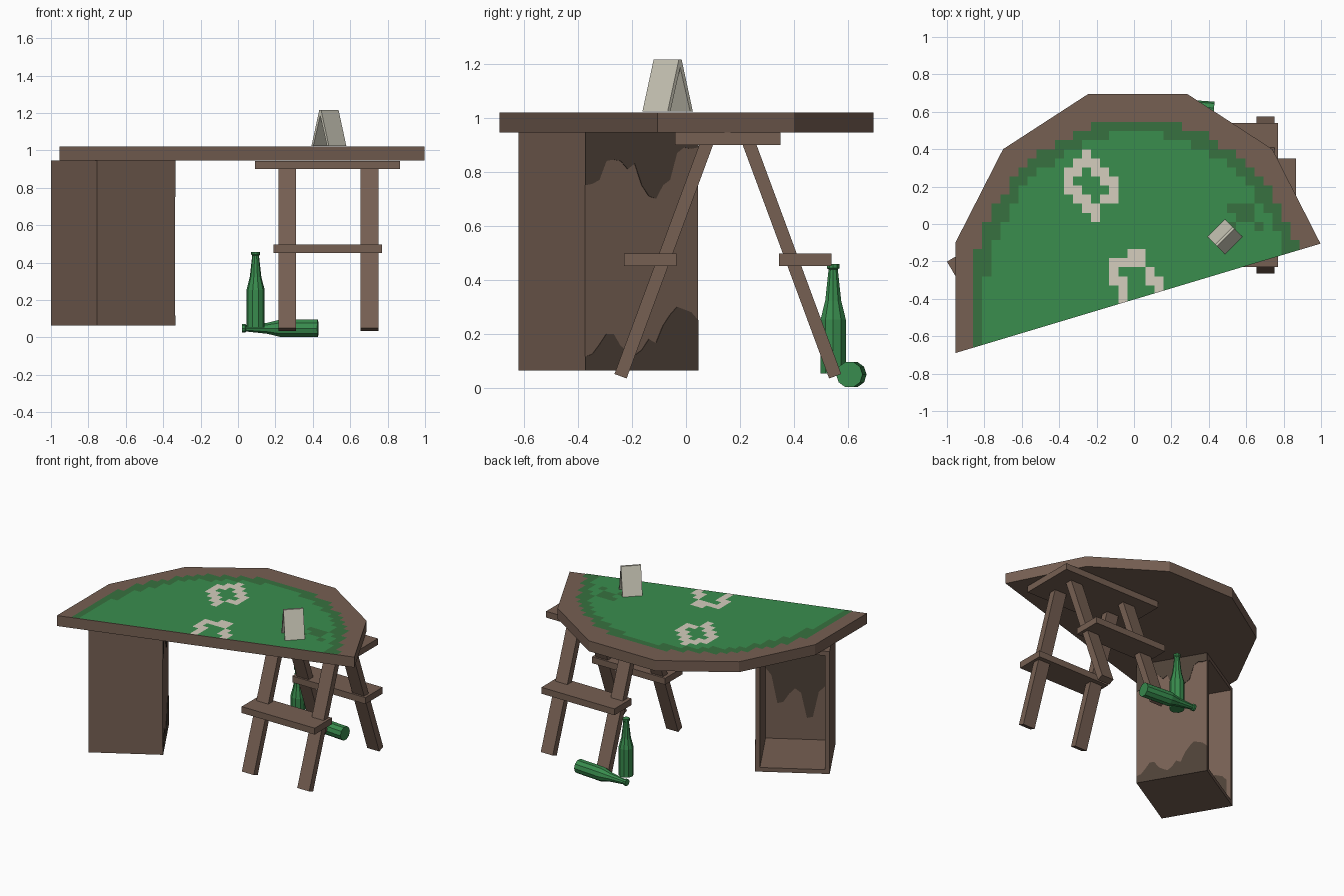
import bpy, bmesh, math
from mathutils import Matrix, Vector

if "Cube" in bpy.data.objects:
    bpy.data.objects.remove(bpy.data.objects["Cube"], do_unlink=True)


def material(name, rgb):
    m = bpy.data.materials.new(name)
    m.use_nodes = True
    m.diffuse_color = (*rgb, 1)
    bsdf = next(n for n in m.node_tree.nodes if n.type == "BSDF_PRINCIPLED")
    bsdf.inputs["Base Color"].default_value = (*rgb, 1)
    bsdf.inputs["Roughness"].default_value = 0.9
    return m


WOOD = material("brown wood", (0.18, 0.115, 0.085))
STAIN = material("dark wood stain", (0.075, 0.052, 0.038))
FELT = material("green felt", (0.042, 0.27, 0.076))
FELT_DARK = material("dark green felt", (0.038, 0.165, 0.05))
CHALK = material("pale marking", (0.66, 0.61, 0.51))
CARD = material("cream card", (0.6, 0.58, 0.48))
GLASS = material("bottle green", (0.04, 0.26, 0.075))


def finish(name, bm, mats, matrix=Matrix()):
    mesh = bpy.data.meshes.new(name)
    bm.to_mesh(mesh)
    bm.free()
    for m in mats:
        mesh.materials.append(m)
    ob = bpy.data.objects.new(name, mesh)
    ob.matrix_world = matrix
    bpy.context.collection.objects.link(ob)
    return ob


def box(name, center, size, mat=WOOD, matrix=Matrix()):
    bm = bmesh.new()
    bmesh.ops.create_cube(bm, size=1, matrix=Matrix.Diagonal((*size, 1)))
    return finish(name, bm, [mat], matrix @ Matrix.Translation(center))


def prism(name, points, depth, mat, matrix=Matrix()):
    """Extrude a flat outline along local z."""
    bm = bmesh.new()
    face = bm.faces.new([bm.verts.new((x, y, 0)) for x, y in points])
    ext = bmesh.ops.extrude_face_region(bm, geom=[face])
    verts = [v for v in ext["geom"] if isinstance(v, bmesh.types.BMVert)]
    bmesh.ops.translate(bm, verts=verts, vec=(0, 0, depth))
    bmesh.ops.recalc_face_normals(bm, faces=bm.faces)
    return finish(name, bm, [mat], matrix)


# Faceted half-round table top, cut at a slant along the front
top_outline = [(-0.955, -0.69), (0.997, -0.105), (0.74, 0.4), (0.285, 0.695),
               (-0.245, 0.695), (-0.7, 0.4), (-0.955, -0.1)]
prism("table_top", top_outline, 0.075, WOOD, Matrix.Translation((0, 0, 0.945)))

# Felt with stepped border and square-cell markings
CELL, LEFT, BACK = 0.0485, -0.86, 0.545
patterns = [
    (10, 3, 2, ["..#...", ".###..", "##.##.", "#...##", "##...#", ".##.##", "..##..", "...#.."]),
    (15, 14, 2, ["..##..", "####..", "#...#.", "##..##", ".#...#", ".#...#", "..##.."]),
    (28, 8, 1, ["...#", "###.", ".##.", "#..#"]),
]
painted = {}
for col, row, index, rows in patterns:
    for j, line in enumerate(rows):
        for i, mark in enumerate(line):
            if mark == "#":
                painted[col + i, row + j] = index


def inside(x, y, a, b):
    return ((x - 0.02) / a) ** 2 + (max(y + 0.4, 0) / b) ** 2 <= 1


bm = bmesh.new()
for i in range(37):
    for j in range(27):
        x, y = LEFT + i * CELL, BACK - j * CELL
        cx, cy = x + CELL / 2, y - CELL / 2
        if not inside(cx, cy, 0.885, 0.955):
            continue
        corners = [(x, y - CELL), (x + CELL, y - CELL), (x + CELL, y), (x, y)]
        face = bm.faces.new([bm.verts.new((*c, 1.0225)) for c in corners])
        rim = 0 if inside(cx, cy, 0.815, 0.885) else 1
        face.material_index = painted.get((i, j), rim)
bmesh.ops.remove_doubles(bm, verts=bm.verts, dist=0.0005)
a, b = Vector((*top_outline[0], 0)), Vector((*top_outline[1], 0))
bmesh.ops.bisect_plane(bm, geom=bm.verts[:] + bm.edges[:] + bm.faces[:], plane_co=a,
                       plane_no=(b - a).cross(Vector((0, 0, 1))), clear_outer=True)
finish("felt", bm, [FELT, FELT_DARK, CHALK])

# Open-backed cabinet, turned under the table
turn = Matrix.Translation((-0.668, -0.2875, 0)) @ Matrix.Rotation(math.radians(30.4), 4, "Z")
H, T, LOW, HIGH = 0.2425, 0.03, 0.065, 0.945
mid = (LOW + HIGH) / 2
box("cabinet_front", (0, -H + T / 2, mid), (2 * H, T, HIGH - LOW), WOOD, turn)
for side, label in ((-1, "right"), (1, "left")):
    box("cabinet_side_" + label, (side * (H - T / 2), T / 2, mid),
        (T, 2 * H - T, HIGH - LOW), WOOD, turn)
for z, label in ((LOW + T / 2, "floor"), (HIGH - T / 2, "ceiling")):
    box("cabinet_" + label, (0, T / 2, z), (2 * H - 2 * T, 2 * H - T, T), WOOD, turn)


def stain(name, edge, heights, half, place):
    """Thin ragged stain from a straight edge to a row of heights."""
    bm = bmesh.new()
    n = len(heights) - 1
    pairs = []
    for i, z in enumerate(heights):
        s = half * (2 * i / n - 1)
        pairs.append((bm.verts.new(place(s, edge)), bm.verts.new(place(s, z))))
    for (p, q), (r, t) in zip(pairs, pairs[1:]):
        bm.faces.new((p, r, t, q))
    ob = finish(name, bm, [STAIN], turn)
    mod = ob.modifiers.new("thickness", "SOLIDIFY")
    mod.thickness, mod.offset = 0.004, 0


drips = [0.75, 0.755, 0.77, 0.84, 0.845, 0.84, 0.81, 0.83, 0.75, 0.71, 0.70, 0.75,
         0.77, 0.87, 0.89, 0.885, 0.89]
puddle = [0.115, 0.125, 0.16, 0.2, 0.2, 0.155, 0.135, 0.12, 0.14, 0.18, 0.165, 0.23,
          0.27, 0.3, 0.29, 0.28, 0.25]
inner_drips = [0.5, 0.48, 0.44, 0.26, 0.25, 0.43, 0.46, 0.42, 0.36, 0.35, 0.55, 0.6]
stain("outer_drips", HIGH, drips, H, lambda s, z: (H + 0.001, s, z))
stain("outer_puddle", LOW, puddle, H, lambda s, z: (H + 0.001, s, z))
stain("inner_side_puddle", LOW + T, puddle, H - T, lambda s, z: (-H + T + 0.001, s, z))
stain("inner_drips", HIGH - T, inner_drips, H - T, lambda s, z: (s, -H + T + 0.001, z))

# Trestle stool: seat, splayed legs and foot rails, mirrored front to back
MID_Y = 0.155
box("stool_seat", (0.478, MID_Y, 0.922), (0.775, 0.39, 0.045))
for side, label in ((-1, "front"), (1, "back")):
    box("stool_rail_" + label, (0.48, MID_Y + side * 0.287, 0.474), (0.58, 0.195, 0.046))
    tilt = Matrix.Rotation(side * math.radians(20.3), 4, "X")
    for x, hand in ((0.263, "right"), (0.703, "left")):
        place = Matrix.Translation((x, MID_Y + side * 0.236, 0.479)) @ tilt
        box(f"stool_leg_{label}_{hand}", (0, 0, 0), (0.095, 0.048, 0.93), WOOD, place)


# Faceted bottles turned from one profile
def bottle(name, matrix):
    profile = [(0.049, 0), (0.049, 0.2), (0.031, 0.27), (0.018, 0.385),
               (0.024, 0.39), (0.024, 0.405)]
    sides = 10
    bm = bmesh.new()
    rings = []
    for r, z in profile:
        angles = [2 * math.pi * k / sides for k in range(sides)]
        rings.append([bm.verts.new((r * math.cos(t), r * math.sin(t), z)) for t in angles])
    for lower, upper in zip(rings, rings[1:]):
        for k in range(sides):
            m = (k + 1) % sides
            bm.faces.new((lower[k], lower[m], upper[m], upper[k]))
    bm.faces.new(rings[0][::-1])
    bm.faces.new(rings[-1])
    finish(name, bm, [GLASS], matrix)


bottle("standing_bottle", Matrix.Translation((0.094, 0.545, 0.053)))
lying = Vector((-0.405, 0.03, 0)).to_track_quat("Z", "Y").to_matrix().to_4x4()
bottle("lying_bottle", Matrix.Translation((0.427, 0.605, 0.049)) @ lying)

# Folded card standing on the table
W, TOP, THICK = 0.066, 0.193, 0.014
fold = [(-W, 0), (-THICK / 2, TOP), (THICK / 2, TOP), (W, 0), (W - THICK, 0),
        (0, TOP - 0.03), (THICK - W, 0)]
stand = (Matrix.Translation((0.486, -0.068, 1.023)) @ Matrix.Rotation(math.radians(-45), 4, "Z")
         @ Matrix.Rotation(math.radians(90), 4, "X") @ Matrix.Translation((0, 0, -W)))
prism("folded_card", fold, 2 * W, CARD, stand)
